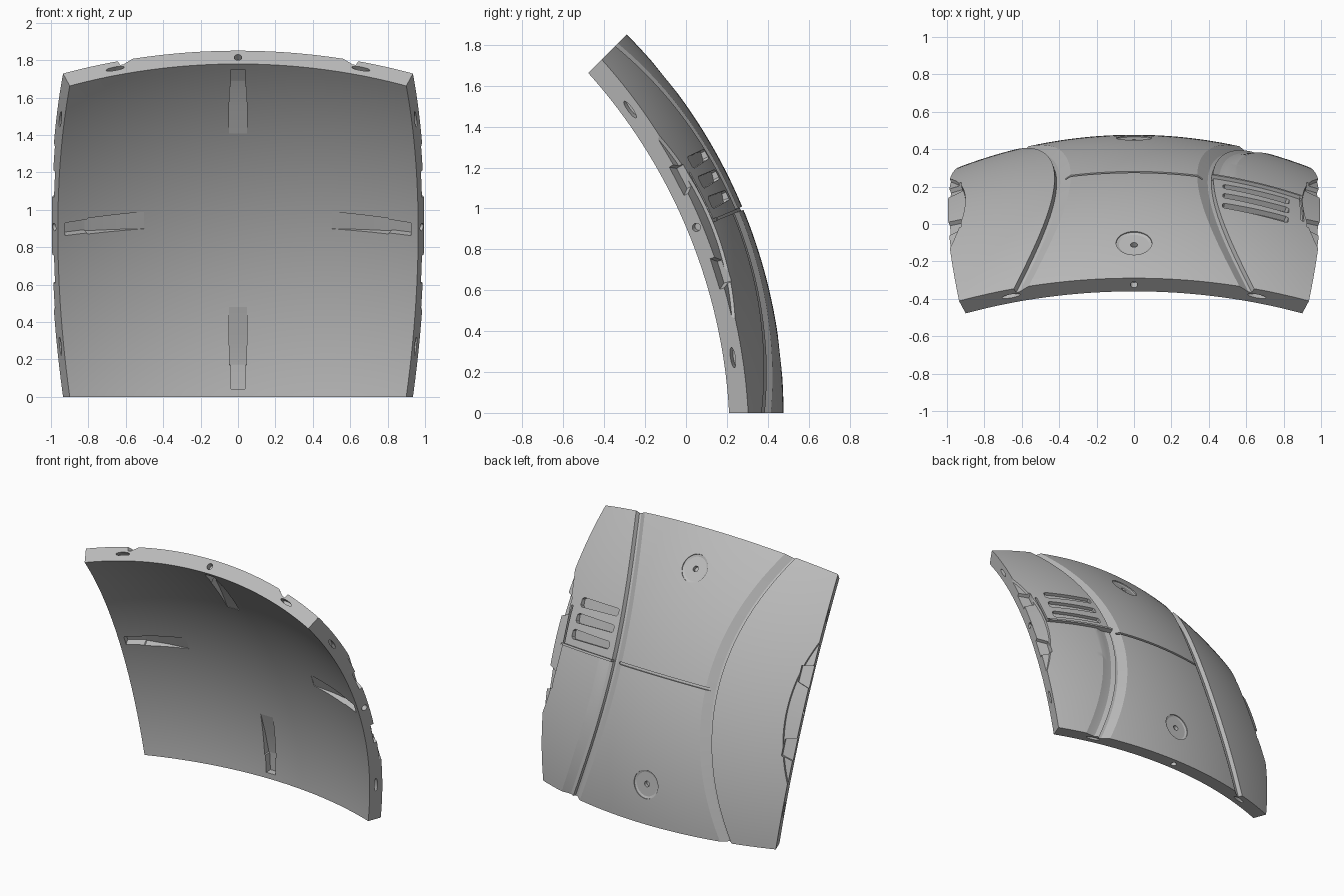
import bpy, bmesh
from math import tan, cos, sin, pi, radians
from mathutils import Vector

if "Cube" in bpy.data.objects:
    bpy.data.objects.remove(bpy.data.objects["Cube"])

R, RI = 2.617, 2.517            # outer and inner radius of the shell
MID = (R + RI) / 2
HALF = radians(22.5)
E = R * HALF                    # half width of the panel along the surface
CENTRE = Vector((0, -2.14, 0))
AXIS = Vector((0, cos(HALF), sin(HALF)))
UP = Vector((0, -sin(HALF), cos(HALF)))


def p(u, v, r):
    """Point on the sphere of radius r at surface position u (sideways), v (up)."""
    d = Vector((1, 0, 0)) * tan(u / R) + UP * tan(v / R) + AXIS
    return CENTRE + d.normalized() * r


def turn(k, s, t):
    """Edge coordinates (s outward, t along) of side k to surface u, v."""
    for _ in range(k):
        s, t = -t, s
    return s, t


def make(name, bm):
    bmesh.ops.recalc_face_normals(bm, faces=bm.faces)
    mesh = bpy.data.meshes.new(name)
    bm.to_mesh(mesh)
    bm.free()
    ob = bpy.data.objects.new(name, mesh)
    bpy.context.collection.objects.link(ob)
    return ob


cutters = []


def loft(name, sections):
    """Closed solid through matching loops of (u, v, r) points."""
    bm = bmesh.new()
    loops = [[bm.verts.new(p(*q)) for q in sec] for sec in sections]
    n = len(loops[0])
    for a, b in zip(loops, loops[1:]):
        for i in range(n):
            j = (i + 1) % n
            bm.faces.new((a[i], a[j], b[j], b[i]))
    bm.faces.new(loops[0])
    bm.faces.new(loops[-1])
    ob = make(name, bm)
    ob.hide_render = True
    cutters.append(ob)


def sweep(name, path, profile, across):
    """Groove along path; profile holds (offset, height), across is the offset direction."""
    loft(name, [[(u + o * across[0], v + o * across[1], R + h) for o, h in profile]
                for u, v in path])


def line(a, b, n=16):
    return [(a[0] + (b[0] - a[0]) * i / n, a[1] + (b[1] - a[1]) * i / n)
            for i in range(n + 1)]


def circle(u, v, rad, r, n=32):
    return [(u + rad * cos(2 * pi * i / n), v + rad * sin(2 * pi * i / n), r)
            for i in range(n)]


# Curved shell panel
bm = bmesh.new()
N = 48
grid = {}
for r in (R, RI):
    for i in range(N + 1):
        for j in range(N + 1):
            grid[r, i, j] = bm.verts.new(p(E * (2 * i / N - 1), E * (2 * j / N - 1), r))
for i in range(N):
    for r in (R, RI):
        for j in range(N):
            bm.faces.new([grid[r, i + a, j + b] for a, b in ((0, 0), (1, 0), (1, 1), (0, 1))])
    for c in (0, N):
        bm.faces.new((grid[R, i, c], grid[R, i + 1, c], grid[RI, i + 1, c], grid[RI, i, c]))
        bm.faces.new((grid[R, c, i], grid[R, c, i + 1], grid[RI, c, i + 1], grid[RI, c, i]))
panel = make("curved_panel", bm)

# Bowed grooves on both sides of the middle
for side in (-1, 1):
    path = [(side * (0.34 + 0.26 * v * v), v) for _, v in line((0, -1.07), (0, 1.07), 32)]
    sweep("bowed_groove", path,
          [(-0.02, 0.01), (0.06, -0.03), (0.08, -0.03), (0.09, 0.02), (-0.02, 0.02)], (side, 0))

# Soft channel under the vent plate
path = [(0.34 + 0.26 * v * v, v) for _, v in line((0, -1.07), (0, 0), 16)]
sweep("soft_channel", path,
      [(0.08, -0.012), (0.12, -0.02), (0.15, -0.014), (0.21, 0.005), (0.21, 0.02), (0.08, 0.02)], (1, 0))

# Straight seam and vent plate outline
seam = [(-0.01, 0.02), (-0.008, -0.022), (0.008, -0.022), (0.01, 0.02)]
sweep("middle_seam", line((-0.37, 0), (0.37, 0)), seam, (0, 1))
thin = [(-0.008, 0.02), (-0.007, -0.015), (0.007, -0.015), (0.008, 0.02)]
sweep("plate_lower_seam", line((0.415, 0), (0.915, 0)), thin, (0, 1))
sweep("plate_outer_seam", line((0.908, -0.008), (0.925, 0.28), 8), thin, (1, 0))

# Three vent slots, wider at the outer end
for v in (0.09, 0.205, 0.32):
    secs = []
    for u, w in ((0.48, 0.016), (0.49, 0.026), (0.6, 0.028), (0.72, 0.031), (0.83, 0.034), (0.845, 0.022)):
        secs.append([(u, v - w, R + 0.02), (u, v - w, R - 0.03),
                     (u, v + w, R - 0.022), (u, v + w, R + 0.02)])
    loft("vent_slot", secs)

# Round dishes with a pin hole
for v in (-0.745, 0.745):
    loft("round_dish", [circle(0, v, 0.1, R + 0.02), circle(0, v, 0.1, R - 0.006),
                        circle(0, v, 0.085, R - 0.012)])
    loft("pin_hole", [circle(0, v, 0.02, R + 0.02), circle(0, v, 0.02, R - 0.04)])

# Scooped recess with two notches on the left and right edges
for k in (0, 2):
    secs = []
    for _, t in line((0, -0.54), (0, 0.54), 24):
        s0 = 0.915 + 0.113 * (t / 0.54) ** 2
        prof = [(s0, 0.02), (s0 + 0.01, -0.016), (1.07, -0.016), (1.07, 0.02)]
        secs.append([(*turn(k, s, t), R + h) for s, h in prof])
    loft("edge_scoop", secs)
    for t in (-0.27, 0.27):
        shape = [(0.95, t - 0.06), (1.07, t - 0.1), (1.07, t + 0.1), (0.95, t + 0.06)]
        loft("edge_notch", [[(*turn(k, *q), r) for q in shape] for r in (R + 0.03, R - 0.04)])

# Every edge: dowel hole, two lens slots and a ramped pocket inside
for k in range(4):
    ring = [(cos(2 * pi * i / 24), sin(2 * pi * i / 24)) for i in range(24)]
    for t, a, b in ((0, 0.022, 0.022), (-0.73, 0.055, 0.013), (0.73, 0.055, 0.013)):
        loft("edge_hole", [[(*turn(k, s, t + a * x), MID + b * y) for x, y in ring]
                           for s in (E + 0.04, E - 0.04)])
    secs = []
    for s, w, d in ((0.526, 0.052, 0.002), (0.69, 0.051, 0.026), (0.85, 0.05, 0.05),
                    (0.855, 0.043, 0.05), (0.985, 0.041, 0.05)):
        secs.append([(*turn(k, s, x), r) for x, r in
                     ((-w, RI - 0.03), (-w, RI + d), (w, RI + d), (w, RI - 0.03))])
    loft("inner_pocket", secs)

# Cut everything and bake the result
for c in cutters:
    mod = panel.modifiers.new(c.name, "BOOLEAN")
    mod.operation = "DIFFERENCE"
    mod.solver = "EXACT"
    mod.object = c
bpy.context.view_layer.update()
graph = bpy.context.evaluated_depsgraph_get()
baked = bpy.data.meshes.new_from_object(panel.evaluated_get(graph))
panel.modifiers.clear()
panel.data = baked
for c in cutters:
    bpy.data.objects.remove(c)

# Plain grey
mat = bpy.data.materials.new("plain_grey")
mat.use_nodes = True
grey = (0.5, 0.5, 0.5, 1)
mat.diffuse_color = grey
mat.node_tree.nodes["Principled BSDF"].inputs["Base Color"].default_value = grey
panel.data.materials.clear()
panel.data.materials.append(mat)

bpy.ops.object.select_all(action="DESELECT")
panel.select_set(True)
bpy.context.view_layer.objects.active = panel
bpy.ops.object.shade_smooth_by_angle(angle=radians(18))
